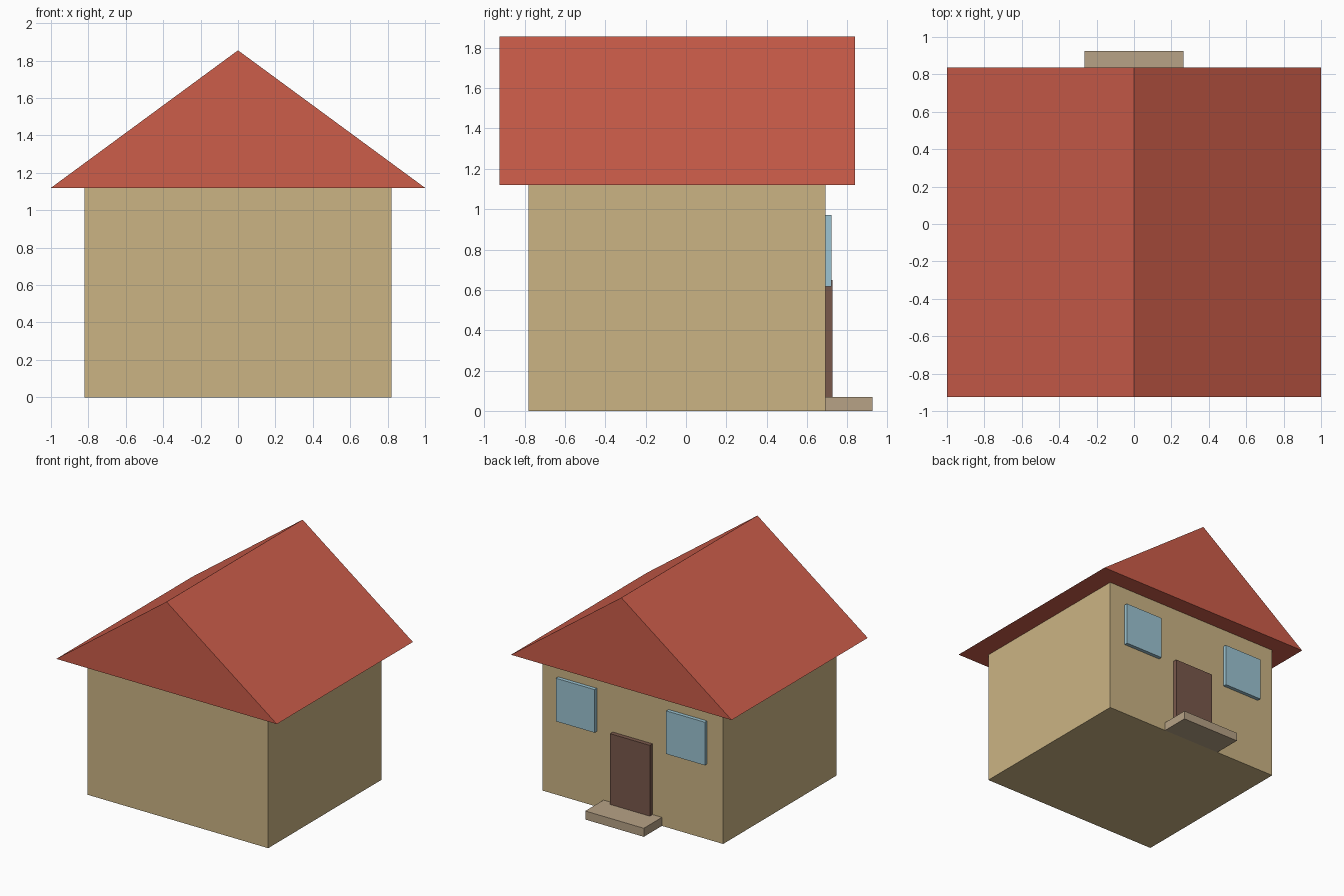
import bpy
import bmesh

if "Cube" in bpy.data.objects:
    bpy.data.objects.remove(bpy.data.objects["Cube"])


def material(name, rgb):
    """Flat material from 0-255 display values, stored as linear."""
    lin = [((c / 255 + 0.055) / 1.055) ** 2.4 for c in rgb]
    m = bpy.data.materials.new(name)
    m.diffuse_color = (*lin, 1)
    m.use_nodes = True
    m.node_tree.nodes["Principled BSDF"].inputs["Base Color"].default_value = m.diffuse_color
    return m


def prism(name, profile, y0, y1, mat):
    """Extrude an (x, z) profile along y."""
    bm = bmesh.new()
    face = bm.faces.new([bm.verts.new((x, y0, z)) for x, z in profile])
    new = bmesh.ops.extrude_face_region(bm, geom=[face])["geom"]
    verts = [g for g in new if isinstance(g, bmesh.types.BMVert)]
    bmesh.ops.translate(bm, vec=(0, y1 - y0, 0), verts=verts)
    bmesh.ops.recalc_face_normals(bm, faces=bm.faces)
    mesh = bpy.data.meshes.new(name)
    bm.to_mesh(mesh)
    bm.free()
    mesh.materials.append(mat)
    obj = bpy.data.objects.new(name, mesh)
    bpy.context.collection.objects.link(obj)
    return obj


def box(name, x0, x1, y0, y1, z0, z1, mat):
    return prism(name, [(x0, z0), (x1, z0), (x1, z1), (x0, z1)], y0, y1, mat)


plaster = material("tan_plaster", (203, 180, 132))
tile = material("red_tile", (204, 93, 74))
glass = material("blue_glass", (156, 196, 210))
wood = material("brown_wood", (121, 88, 75))
stone = material("step_stone", (183, 162, 134))

BACK = 0.69  # wall that carries the door and windows

# Body and gabled roof with overhanging eaves
box("walls", -0.82, 0.82, -0.78, BACK, 0, 1.12, plaster)
prism("roof", [(-1, 1.12), (1, 1.12), (0, 1.855)], -0.925, 0.837, tile)

# Entrance
box("door", -0.18, 0.18, BACK, 0.725, 0.005, 0.65, wood)
box("doorstep", -0.265, 0.265, BACK, 0.925, 0, 0.07, stone)

# Windows either side of the door
for side, cx in (("left", -0.5), ("right", 0.5)):
    box(side + "_window", cx - 0.175, cx + 0.175, BACK, 0.72, 0.617, 0.97, glass)
